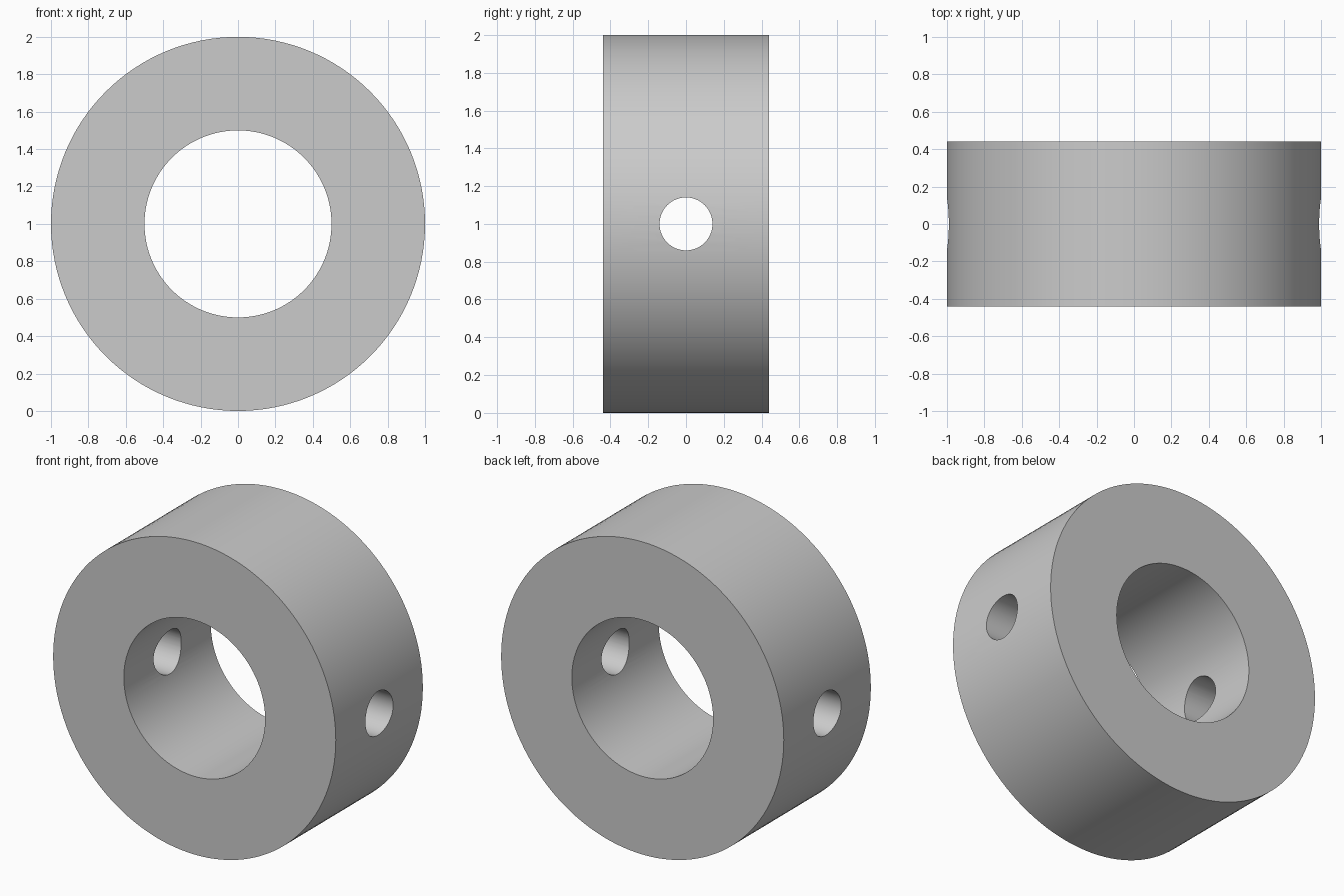
import bpy
from math import pi, radians

if "Cube" in bpy.data.objects:
    bpy.data.objects.remove(bpy.data.objects["Cube"])

CENTRE = (0, 0, 1)


def cylinder(name, radius, length, rotation, sides):
    bpy.ops.mesh.primitive_cylinder_add(
        vertices=sides, radius=radius, depth=length,
        location=CENTRE, rotation=rotation)
    obj = bpy.context.object
    obj.name = name
    return obj


def cut(target, cutter):
    mod = target.modifiers.new(cutter.name, 'BOOLEAN')
    mod.operation = 'DIFFERENCE'
    mod.solver = 'EXACT'
    mod.object = cutter
    bpy.context.view_layer.objects.active = target
    bpy.ops.object.modifier_apply(modifier=mod.name)
    bpy.data.objects.remove(cutter, do_unlink=True)


# Thick collar lying along y
collar = cylinder("collar", 1.0, 0.88, (pi / 2, 0, 0), 128)

# Main bore along y, then the pin hole along x through both walls
cut(collar, cylinder("bore", 0.5, 2.0, (pi / 2, 0, 0), 128))
cut(collar, cylinder("pin_hole", 0.14, 3.0, (0, pi / 2, 0), 64))

# Smooth round walls, crisp rims
bpy.ops.object.select_all(action='DESELECT')
collar.select_set(True)
bpy.context.view_layer.objects.active = collar
bpy.ops.object.shade_smooth_by_angle(angle=radians(30))
